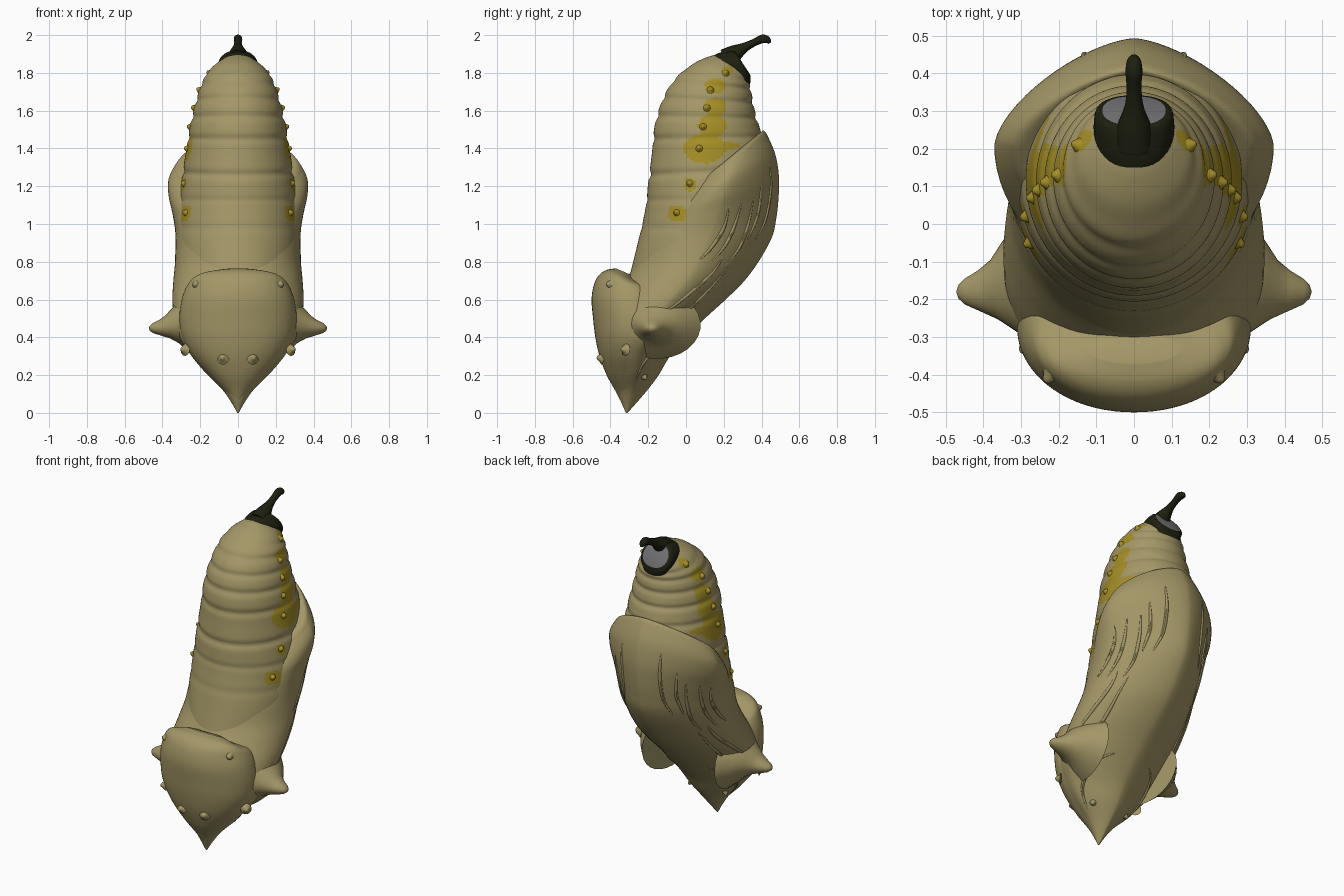
import bpy, math
from mathutils import Vector
from mathutils.bvhtree import BVHTree

if "Cube" in bpy.data.objects:
    bpy.data.objects.remove(bpy.data.objects["Cube"])


def material(name, rgb):
    m = bpy.data.materials.new(name)
    m.diffuse_color = (*rgb, 1)
    m.use_nodes = True
    m.node_tree.nodes["Principled BSDF"].inputs["Base Color"].default_value = m.diffuse_color
    return m


TAN = material("dull tan", (0.37, 0.31, 0.135))
YELLOW = material("mustard yellow", (0.37, 0.27, 0.02))
DARK = material("dark olive", (0.013, 0.014, 0.005))
GREY = material("grey", (0.17, 0.17, 0.18))

# yellow patches seen from the side: y, z, radius y, radius z
PATCHES = [(-.05, 1.055, .05, .045), (.02, 1.21, .035, .035), (.10, 1.40, .11, .08),
           (.14, 1.52, .075, .06), (.155, 1.62, .06, .05), (.155, 1.73, .055, .04),
           (.22, 1.81, .03, .028), (.2, 1.415, .08, .02)]


def in_patch(c):
    return abs(c.x) > .1 and any(((c.y - y) / a) ** 2 + ((c.z - z) / b) ** 2 < 1
                                 for y, z, a, b in PATCHES)


def smooth_rows(rows, steps):
    """Catmull-Rom interpolation through a list of equal-length tuples."""
    out, n = [], len(rows)
    for i in range(n - 1):
        quad = [rows[max(i - 1, 0)], rows[i], rows[i + 1], rows[min(i + 2, n - 1)]]
        for s in range(steps):
            t = s / steps
            out.append([b + .5 * t * (c - a + t * (2 * a - 5 * b + 4 * c - d
                        + t * (3 * (b - c) + d - a))) for a, b, c, d in zip(*quad)])
    out.append(list(rows[-1]))
    return out


def skin(name, rings, mats, rule=None):
    """Closed mesh through rings of points; rule picks a material per face."""
    n = len(rings[0])
    verts = [v for r in rings for v in r]
    faces = [(i * n + j, i * n + (j + 1) % n, (i + 1) * n + (j + 1) % n, (i + 1) * n + j)
             for i in range(len(rings) - 1) for j in range(n)]
    faces += [tuple(range(n))[::-1], tuple(range(len(verts) - n, len(verts)))]
    me = bpy.data.meshes.new(name)
    me.from_pydata(verts, [], faces)
    for m in mats:
        me.materials.append(m)
    ob = bpy.data.objects.new(name, me)
    bpy.context.collection.objects.link(ob)
    for p in me.polygons:
        if rule:
            p.material_index = int(rule(p))
    bpy.context.view_layer.objects.active = ob
    ob.select_set(True)
    bpy.ops.object.mode_set(mode='EDIT')
    bpy.ops.mesh.select_all(action='SELECT')
    bpy.ops.mesh.normals_make_consistent(inside=False)
    bpy.ops.object.mode_set(mode='OBJECT')
    bpy.ops.object.shade_smooth_by_angle(angle=math.radians(45))
    ob.select_set(False)
    return ob


def loft(name, rows, mats, steps=8, n=72, power=2.0, belly=2.0, creases=(), rule=None):
    """Rows are (back y, back z, belly y, belly z, half width)."""
    rings = []
    for y0, z0, y1, z1, w in smooth_rows(rows, steps):
        ring = []
        for j in range(n):
            a = 2 * math.pi * j / n
            c, s = math.cos(a), math.sin(a)
            e = 2 / (power if c > 0 else belly)
            c, s = math.copysign(abs(c) ** e, c), math.copysign(abs(s) ** e, s)
            z = (z0 + z1) / 2 - c * (z1 - z0) / 2
            k = 1 - sum(d * math.exp(-(((z0 + z1) / 2 - q) / .018) ** 2) for q, d in creases)
            ring.append(Vector((w * s * k, (y0 + y1) / 2 - c * (y1 - y0) / 2 * k, z)))
        rings.append(ring)
    return skin(name, rings, mats, rule)


def tube(name, pts, radii, mat, n=12):
    pts = [Vector(p) for p in pts]
    rings = []
    for i, (p, r) in enumerate(zip(pts, radii)):
        d = (pts[min(i + 1, len(pts) - 1)] - pts[max(i - 1, 0)]).normalized()
        u = d.orthogonal().normalized() if i == 0 else (u - d * u.dot(d)).normalized()
        v = d.cross(u)
        rings.append([p + r * (math.cos(t) * u + math.sin(t) * v)
                      for t in (2 * math.pi * j / n for j in range(n))])
    return skin(name, rings, [mat])


# segmented abdomen
abdomen = loft("abdomen", [
    (-.30, .72, .28, .70, .28), (-.26, .88, .38, .88, .315), (-.215, 1.08, .43, 1.08, .315),
    (-.20, 1.22, .43, 1.25, .298), (-.18, 1.38, .42, 1.40, .275), (-.168, 1.51, .39, 1.51, .256),
    (-.14, 1.62, .365, 1.60, .234), (-.10, 1.71, .35, 1.68, .21), (-.04, 1.79, .34, 1.74, .185),
    (.04, 1.85, .335, 1.77, .152), (.12, 1.886, .335, 1.785, .115), (.18, 1.90, .335, 1.79, .085)],
    [TAN, YELLOW], steps=12, n=96, power=2.0, belly=2.0,
    creases=[(.98, .012), (1.13, .015), (1.275, .035), (1.455, .03), (1.565, .035),
             (1.655, .035), (1.735, .035), (1.79, .03)],
    rule=lambda p: in_patch(p.center))

# wing casing wrapped round the belly, running down to the pointed head
wings = loft("wing_case", [
    (-.318, 0, -.31, 0, .004), (-.345, .06, -.265, .05, .035), (-.375, .13, -.205, .12, .085),
    (-.41, .22, -.145, .2, .17), (-.44, .3, -.085, .3, .245), (-.44, .4, 0, .4, .31),
    (-.42, .5, .10, .5, .338), (-.38, .6, .21, .6, .347), (-.32, .7, .31, .7, .342),
    (-.27, .79, .39, .81, .333), (-.24, .88, .455, .93, .33), (-.20, .94, .478, 1.03, .335),
    (-.15, 1.0, .49, 1.14, .35), (-.10, 1.06, .492, 1.25, .368), (-.05, 1.11, .475, 1.36, .368),
    (-.02, 1.14, .44, 1.45, .34), (.0, 1.165, .41, 1.495, .30), (.05, 1.2, .38, 1.46, .2)],
    [TAN, YELLOW], power=2.1, belly=1.55, rule=lambda p: in_patch(p.center))

# thorax shield bulging from the front
loft("thorax_shield", [
    (-.35, .07, -.27, .07, .025), (-.376, .12, -.23, .12, .075), (-.42, .2, -.2, .2, .15),
    (-.458, .3, -.13, .3, .24), (-.48, .4, -.08, .4, .295), (-.492, .5, -.06, .5, .31),
    (-.50, .6, -.08, .6, .298), (-.487, .68, -.12, .66, .272), (-.46, .73, -.2, .68, .245),
    (-.42, .757, -.26, .70, .205), (-.37, .765, -.29, .73, .12)],
    [TAN], power=2.05, belly=2.0)

# dark end cap with a grey face, and the hooked stalk
loft("end_cap", [
    (.135, 1.886, .338, 1.735, .106), (.18, 1.908, .341, 1.752, .107),
    (.245, 1.92, .342, 1.765, .102), (.262, 1.91, .34, 1.79, .084)],
    [DARK, GREY], steps=4, n=40, power=2.2, belly=2.2,
    rule=lambda p: len(p.vertices) > 4 and p.center.y > .26)
stalk = smooth_rows([(0, .21, 1.875, .055), (0, .26, 1.905, .045), (0, .31, 1.935, .026),
                     (0, .36, 1.96, .02), (0, .405, 1.98, .023), (0, .432, 1.973, .019),
                     (0, .442, 1.957, .008)], 4)
tube("stalk", [p[:3] for p in stalk], [p[3] for p in stalk], DARK)

trees = []
for ob in (abdomen, wings):
    me = ob.data
    trees.append(BVHTree.FromPolygons([v.co for v in me.vertices],
                                      [tuple(p.vertices) for p in me.polygons]))


def side_point(y, z, sx):
    """Outermost surface point and normal on one side at (y, z)."""
    hits = [t.ray_cast(Vector((sx, y, z)), Vector((-sx, 0, 0))) for t in trees]
    hits = [h for h in hits if h[0] is not None]
    if not hits:
        return None
    h = max(hits, key=lambda h: abs(h[0].x))
    return h[0], (h[1] if h[1].x * sx > 0 else -h[1])


def knob(name, p, d, r, h, mat):
    p, d = Vector(p), Vector(d).normalized()
    tube(name, [p + d * h * f for f in (-.4, .1, .6, .95, 1.05)],
         [r * f for f in (1.5, 1.0, .65, .4, .1)], mat)


VEINS = [  # side-view (y, z) paths
    [(.23, 1.10), (.20, .98), (.13, .87), (.06, .80)],
    [(.30, 1.13), (.26, 1.0), (.21, .89), (.12, .78)],
    [(.36, 1.15), (.33, 1.0), (.28, .87), (.2, .77)],
    [(.40, 1.22), (.38, 1.05), (.32, .9)],
    [(.44, 1.34), (.45, 1.2), (.42, 1.02), (.36, .9)],
    [(-.2, .44), (-.05, .5), (.1, .63), (.25, .8)],
    [(-.18, .48), (-.02, .6), (.13, .73), (.2, .83)],
    [(-.27, .15), (-.22, .27), (-.1, .38), (.0, .43)]]

for sx, side in ((1, "right"), (-1, "left")):
    # shoulder horns, flattened in height and flaring into the casing
    horn = tube(f"{side}_horn", [(sx * x, y, z) for x, y, z in
                ((.22, -.15, .47), (.29, -.16, .47), (.33, -.168, .463), (.37, -.174, .456),
                 (.41, -.178, .45), (.45, -.18, .447), (.466, -.18, .446), (.471, -.18, .446))],
                (.23, .165, .12, .08, .055, .034, .018, .004), TAN, 28)
    for v in horn.data.vertices:
        v.co.z = .452 + (v.co.z - .452) * .78
    # knobs on the thorax and head
    for x, y, z in ((.08, -.45, .29), (.222, -.402, .68), (.285, -.325, .335)):
        knob(f"{side}_shield_knob", (sx * x, y, z), (sx * x, -.3, .05), .022, .022, TAN)
    # knobs along the yellow patches
    for y, z in ((-.05, 1.06), (.02, 1.215), (.07, 1.40), (.09, 1.515), (.11, 1.615),
                 (.13, 1.71), (.21, 1.80)):
        hit = side_point(y, z, sx)
        if hit:
            knob(f"{side}_side_knob", *hit, .017, .016, YELLOW)
    hit = side_point(-.22, .19, sx)
    if hit:
        knob(f"{side}_head_knob", *hit, .016, .018, TAN)
    # raised wing veins laid on the casing
    for path in VEINS:
        pts = [side_point(y, z, sx) for y, z in smooth_rows(path, 8)]
        pts = [p[0] - p[1] * .003 for p in pts if p]
        m = len(pts) - 1
        if m > 2:
            tube(f"{side}_wing_vein", pts,
                 [.002 + .009 * math.sin(math.pi * i / m) for i in range(m + 1)], TAN, 8)
